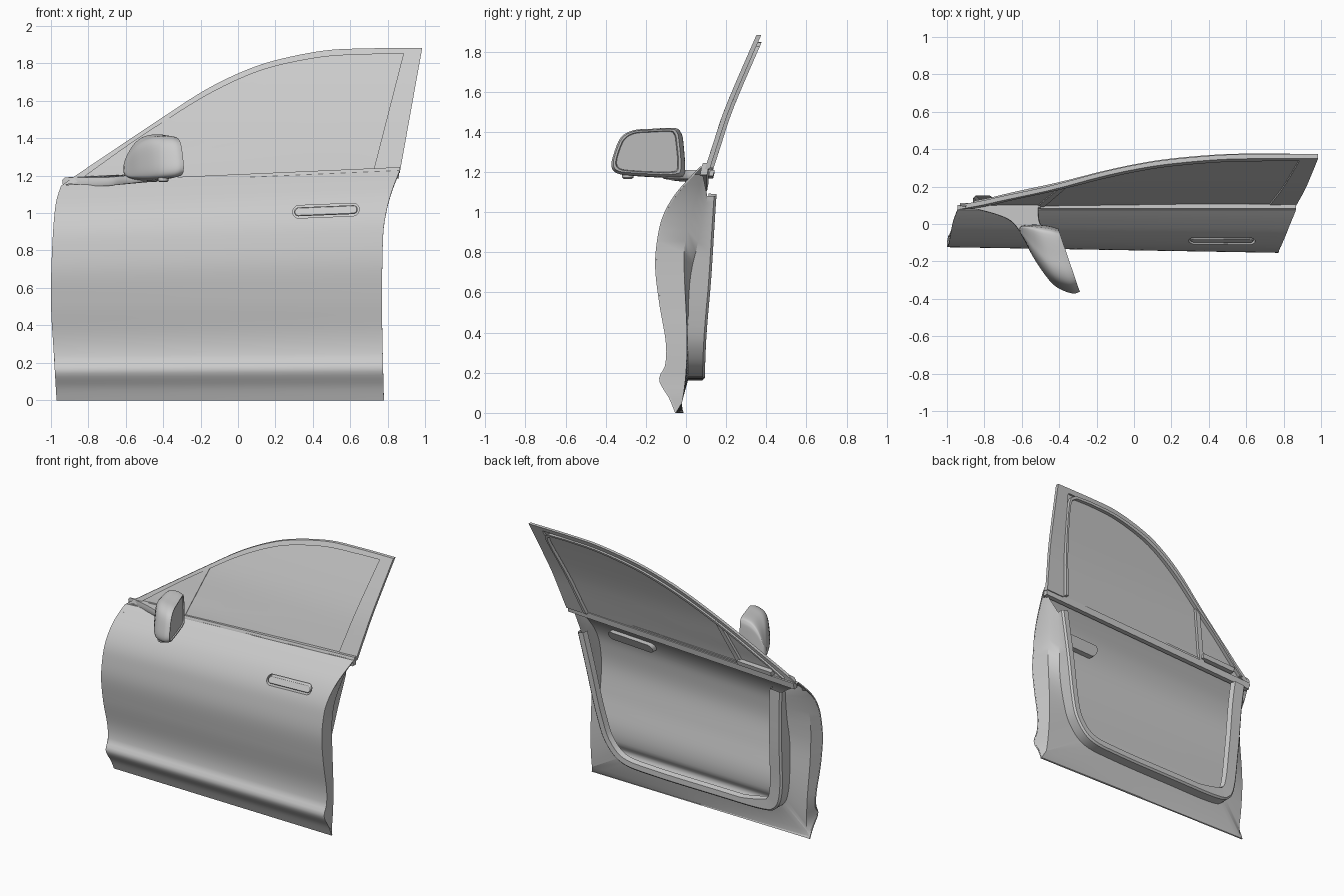
import bpy, bmesh, math
from mathutils import Vector

if "Cube" in bpy.data.objects:
    bpy.data.objects.remove(bpy.data.objects["Cube"])


def spline(keys, n=6, closed=False):
    """Catmull-Rom samples through key points of any dimension."""
    k = [Vector(p) for p in keys]
    m = len(k)
    out = []
    for i in range(m if closed else m - 1):
        g = (lambda j: k[j % m]) if closed else (lambda j: k[max(0, min(m - 1, j))])
        a, b, c, d = g(i - 1), g(i), g(i + 1), g(i + 2)
        for s in range(n):
            t = s / n
            out.append(0.5 * (2 * b + (c - a) * t + (2 * a - 5 * b + 4 * c - d) * t * t
                              + (3 * b - a - 3 * c + d) * t ** 3))
    return out if closed else out + [k[-1]]


def polyline(keys, n=6):
    k = [Vector(p) for p in keys]
    return [a.lerp(b, s / n) for a, b in zip(k, k[1:]) for s in range(n)] + [k[-1]]


def table(keys):
    """Smooth function y(x) through the keys."""
    pts = spline(keys, 8)

    def f(x):
        if x <= pts[0][0]:
            return pts[0][1]
        for a, b in zip(pts, pts[1:]):
            if x <= b[0]:
                return a[1] + (b[1] - a[1]) * (x - a[0]) / max(b[0] - a[0], 1e-6)
        return pts[-1][1]
    return f


def loft(name, rows, closed=False, caps=False, thick=0, cut=None, angle=30):
    """Skin a list of equal-length point rows, optionally solidified and cut."""
    n = len(rows[0])
    verts = [tuple(p) for r in rows for p in r]
    faces = [(i * n + j, i * n + (j + 1) % n, (i + 1) * n + (j + 1) % n, (i + 1) * n + j)
             for i in range(len(rows) - 1) for j in range(n if closed else n - 1)]
    if caps in (True, 'start'):
        faces.append(tuple(range(n)))
    if caps in (True, 'end'):
        faces.append(tuple(range(len(verts) - n, len(verts))))
    me = bpy.data.meshes.new(name)
    me.from_pydata(verts, [], faces)
    bm = bmesh.new()
    bm.from_mesh(me)
    bmesh.ops.recalc_face_normals(bm, faces=bm.faces)
    bm.to_mesh(me)
    bm.free()
    o = bpy.data.objects.new(name, me)
    bpy.context.collection.objects.link(o)
    bpy.ops.object.select_all(action='DESELECT')
    o.select_set(True)
    bpy.context.view_layer.objects.active = o
    if thick:
        m = o.modifiers.new('Solid', 'SOLIDIFY')
        m.thickness, m.offset = thick, 0
        bpy.ops.object.modifier_apply(modifier='Solid')
    if cut:
        m = o.modifiers.new('Cut', 'BOOLEAN')
        m.operation, m.solver, m.object = 'DIFFERENCE', 'EXACT', cut
        bpy.ops.object.modifier_apply(modifier='Cut')
        bpy.data.objects.remove(cut)
    bpy.ops.object.shade_smooth_by_angle(angle=math.radians(angle))
    return o


# Shape functions: belt line, door edges, body section and window lean
def belt(x):
    return 1.145 + (x + 0.945) * 0.08 / 1.81


front_x = table([(0, -.97), (.22, -.985), (.46, -1), (.72, -.993), (.91, -.975), (1, -.945)])
rear_x = table([(0, .78), (.39, .77), (.70, .775), (.81, .79), (.905, .82), (1, .865)])
section = table([(0, -.05), (.06, -.08), (.135, -.13), (.195, -.1), (.29, -.097), (.45, -.13),
                 (.6, -.15), (.72, -.137), (.805, -.11), (.885, -.055), (.955, .02), (1, .075)])
lean = table([(1.14, .075), (1.235, .1), (1.31, .125), (1.48, .18), (1.64, .245), (1.885, .352)])
inner_y = table([(0, -.04), (.05, -.02), (.2, 0), (.4, .005), (.75, -.01), (.9, .005), (1.1, .06), (1.25, .1)])
base_y = table([(0, .01), (.6, .015), (.85, .06), (1.1, .11)])
crest_y = table([(0, .09), (.35, .1), (.66, .125), (.9, .14), (1.1, .153)])


def skin(u, t):
    x = front_x(t) * (1 - u) + rear_x(t) * u
    return Vector((x, section(t) + .035 * (1 - u) * (1 - t ** 4), t * belt(x)))


def skin_y(x, z):
    t = z / belt(x)
    return section(t) + .035 * (.78 - x) / 1.78 * (1 - t ** 4)


def slot(half, r, dy, cx=.47, cz=1.012):
    """Rounded slot outline lying on the door skin, offset by dy."""
    pts = []
    for i in range(24):
        a = math.pi * 2 * (i + .5) / 24
        x = cx + r * math.cos(a) + math.copysign(half - r, math.cos(a))
        z = cz + r * math.sin(a) + (x - cx) * .04
        pts.append((x, skin_y(x, z) + dy, z))
    return pts


# Outer skin with the handle slot cut through
cutter = loft('slot_cutter', [slot(.178, .034, -.05), slot(.178, .034, .05)], True, True)
cutter.hide_render = True
loft('outer_skin', [[skin(i / 24, j / 64) for i in range(25)] for j in range(65)],
     thick=.008, cut=cutter)

# Door handle and its pocket
loft('handle_pocket', [slot(.178, .034, 0), slot(.178, .034, .045)], True, 'end')
loft('door_handle', [slot(.17, .024, .04), slot(.17, .024, .003), slot(.165, .019, -.003)],
     True, True)

# Inner shell: edge wall, flange and raised U-shaped rim
edge_uv = polyline([(1, .97), (1, .7), (1, .42), (1, .16), (1, 0), (.68, 0), (.4, 0), (.2, 0),
                    (0, 0), (0, .16), (0, .5), (0, .75), (0, .97)])
rim = spline([(.76, 1.08), (.7, .8), (.64, .5), (.58, .32), (.45, .2), (.2, .172), (-.3, .165),
              (-.65, .165), (-.77, .2), (-.82, .32), (-.835, .6), (-.845, .9), (-.86, 1.08)])
shell = [[] for _ in range(7)]
for i, (uv, p) in enumerate(zip(edge_uv, rim)):
    e = skin(*uv)
    tan = (rim[min(i + 1, len(rim) - 1)] - rim[max(i - 1, 0)]).normalized()
    nrm = Vector((tan.y, -tan.x))
    wz = max(e.z, .05)
    wall = Vector((e.x + .03 - .05 * uv[0], inner_y(wz) - .03 * (1 - uv[0]) * min(1, wz), wz))
    width = .05 + .04 * max(0, min(1, (-.5 - p.x) / .25))
    a, b, c = p + nrm * .012, p + nrm * width, p + nrm * (width + .008)
    crest = crest_y(p.y)
    for row, q in zip(shell, (e, wall, (p.x, base_y(p.y), p.y), (p.x, crest - .012, p.y),
                              (a.x, crest, a.y), (b.x, crest, b.y), (c.x, crest - .04, c.y))):
        row.append(q)
loft('inner_shell', shell)

# Window frame: top rail and rear pillar
outer = spline([(-.945, 1.145), (-.875, 1.195), (-.63, 1.36), (-.39, 1.52), (-.18, 1.655),
                (.01, 1.75), (.195, 1.815), (.46, 1.868), (.7, 1.88), (.985, 1.883)])
inner = spline([(-.86, 1.165), (-.82, 1.195), (-.59, 1.36), (-.37, 1.505), (-.17, 1.628),
                (.02, 1.722), (.2, 1.785), (.46, 1.835), (.7, 1.848), (.885, 1.853)])


def at(p, dy=0):
    return Vector((p[0], lean(p[1]) + dy, p[1]))


def frame(name, o, i, d0, d1):
    """Bar of rectangular section between two outlines."""
    loft(name, [[at(p, d0), at(q, d0), at(q, d1), at(p, d1)] for p, q in zip(o, i)], True, True)


frame('window_top_rail', outer, inner, 0, .024)
frame('rear_pillar', polyline([outer[-1], (.865, 1.215)], 10),
      polyline([inner[-1], (.72, 1.21)], 10), 0, .024)
frame('quarter_window_bar', polyline([(-.362, 1.51), (-.49, 1.165)], 8),
      polyline([(-.405, 1.485), (-.53, 1.165)], 8), .004, .03)

# Inner window seal with rounded rear corner
seal_path = [tuple(p) for p in inner[2:-6]] + [(.83, 1.845), (.862, 1.825), (.865, 1.79)] + \
            [tuple(p) for p in polyline([(.85, 1.72), (.715, 1.22)], 8)]
frame('window_seal', seal_path,
      [Vector(p) + (Vector((.1, 1.2)) - Vector(p)).normalized() * .02 for p in seal_path],
      .016, .042)

# Window glass
glass = []
for i, p in enumerate(inner):
    x = -.86 + 1.58 * i / (len(inner) - 1)
    glass.append([at(p.lerp(Vector((x, belt(x) - .01)), j / 8), .01) for j in range(9)])
loft('window_glass', glass)


# Belt line sill and trim strip
def strip(name, x0, x1, y0, y1, z0, z1):
    rows = []
    for i in range(13):
        x = x0 + (x1 - x0) * i / 12
        z = belt(x)
        rows.append([(x, y0, z + z0), (x, y1, z + z0), (x, y1 + .008, z + z1), (x, y0 + .008, z + z1)])
    loft(name, rows, True, True)


strip('belt_sill', -.93, .86, .07, .105, -.04, .004)
strip('belt_trim', -.5, .865, .076, .1, -.004, .02)
strip('mirror_mount', -.77, -.5, .08, .135, .015, .045)

# Mirror arm
arm = spline([(-.94, .1, 0), (-.77, .06, 0), (-.66, .015, 0), (-.58, -.07, 0), (-.45, -.12, 0),
              (-.43, -.07, 0), (-.5, 0, 0), (-.51, .1, 0)], 5)
mid = Vector((-.6, .06, 0))


def arm_ring(z, s):
    return [mid + (p - mid) * s + Vector((0, 0, z + .02 * max(0, min(1, (p.x + .7) / .2))))
            for p in arm]


loft('mirror_arm', [arm_ring(1.145, .93), arm_ring(1.152, .99), arm_ring(1.175, 1),
                    arm_ring(1.19, .96)], True, True, angle=45)

# Mirror housing: sections given as inner x,y, outer x,y, bottom z, top z
outline = spline([(0, .12), (.03, .75), (.06, .93), (.14, 1), (.45, .98), (.7, .95), (.87, .8),
                  (.97, .45), (1, .2), (.93, .07), (.75, .03), (.4, 0), (.1, 0)], 4, True)


def ring(s, k=1.0, dx=0):
    pts = []
    for u, v in outline:
        u, v = .5 + (u - .5) * k, .5 + (v - .5) * k
        pts.append((s[0] + (s[2] - s[0]) * u + dx, s[1] + (s[3] - s[1]) * u, s[4] + (s[5] - s[4]) * v))
    return pts


stations = spline([(-.405, -.025, -.29, -.362, 1.19, 1.413), (-.45, -.012, -.335, -.37, 1.177, 1.42),
                   (-.51, -.005, -.43, -.325, 1.173, 1.41), (-.56, -.005, -.525, -.2, 1.178, 1.37),
                   (-.6, -.01, -.585, -.09, 1.19, 1.3), (-.612, -.025, -.608, -.05, 1.215, 1.255)], 4)
rim_s = stations[0]
loft('mirror_housing', [ring(rim_s, .9, -.015), ring(rim_s, .93)] + [ring(s) for s in stations],
     True, 'end', angle=40)
loft('mirror_glass', [ring(rim_s, .91, -.02), ring(rim_s, .9, -.008)], True, True)

# Small foot under the mirror
loft('mirror_foot', [[(-.4 + r * math.cos(a), -.29 + r * math.sin(a), z)
                      for a in [math.pi * i / 8 for i in range(16)]]
                     for r, z in ((.02, 1.165), (.028, 1.172), (.03, 1.21))], True, True)
